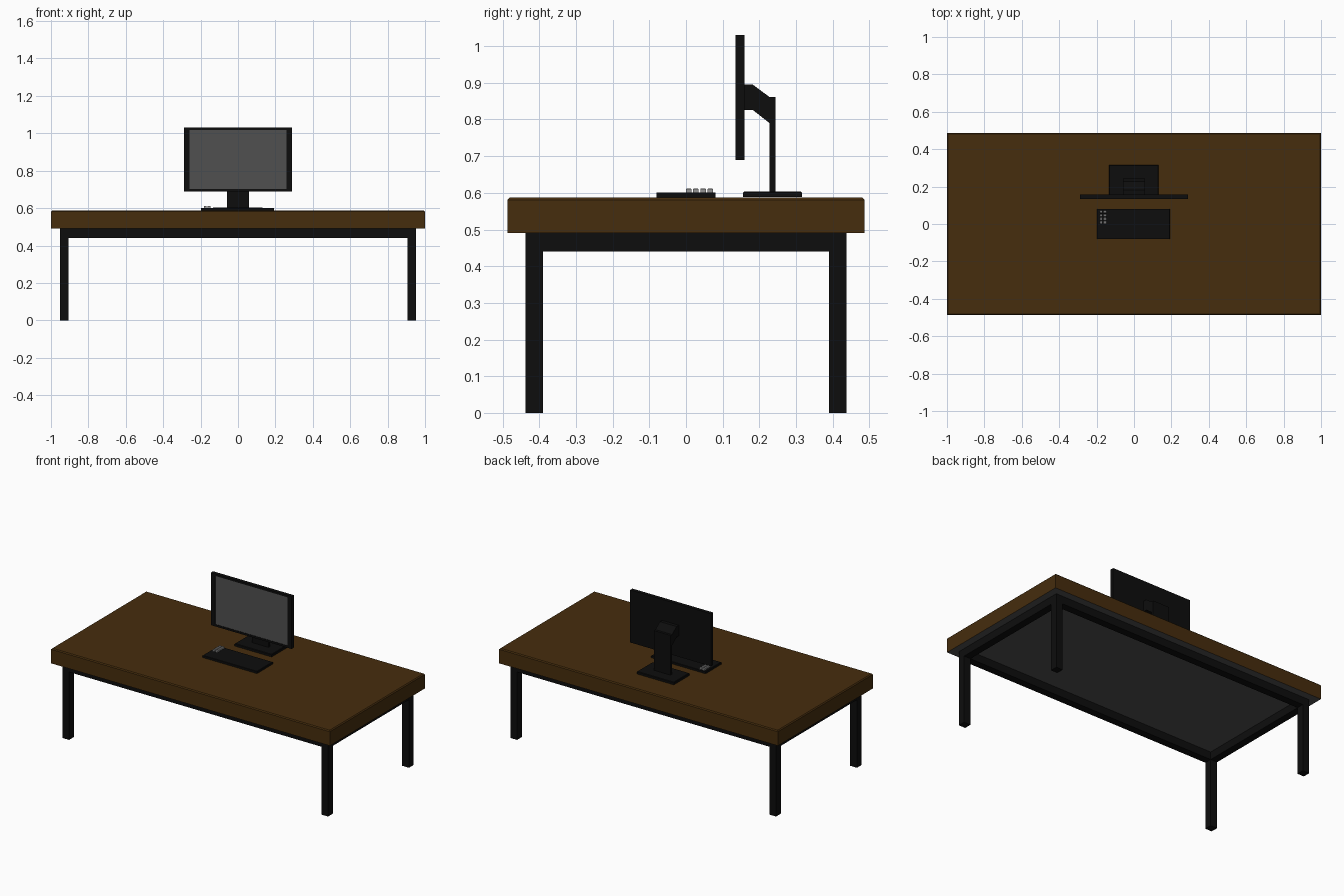
import bpy, bmesh
from mathutils import Vector

if "Cube" in bpy.data.objects:
    bpy.data.objects.remove(bpy.data.objects["Cube"])


def material(name, r, g, b):
    m = bpy.data.materials.new(name)
    m.diffuse_color = (r, g, b, 1)
    m.use_nodes = True
    m.node_tree.nodes["Principled BSDF"].inputs["Base Color"].default_value = m.diffuse_color
    return m


WOOD = material("dark_wood", 0.061, 0.026, 0.004)
BLACK = material("black", 0.004, 0.004, 0.004)
GREY = material("dark_grey", 0.08, 0.08, 0.08)
KEY = material("key_grey", 0.3, 0.3, 0.3)


def finish(name, bm, *mats):
    bmesh.ops.recalc_face_normals(bm, faces=bm.faces)
    me = bpy.data.meshes.new(name)
    bm.to_mesh(me)
    bm.free()
    for m in mats:
        me.materials.append(m)
    ob = bpy.data.objects.new(name, me)
    bpy.context.collection.objects.link(ob)
    return ob


def box_bm(x, y, z):
    bm = bmesh.new()
    bmesh.ops.create_cube(bm, size=1)
    lo, hi = Vector((x[0], y[0], z[0])), Vector((x[1], y[1], z[1]))
    for v in bm.verts:
        v.co = Vector([lo[i] if v.co[i] < 0 else hi[i] for i in range(3)])
    return bm


def box(name, x, y, z, mat, top_bevel=0):
    bm = box_bm(x, y, z)
    if top_bevel:
        edges = [e for e in bm.edges if all(v.co.z > z[1] - 1e-5 for v in e.verts)]
        bmesh.ops.bevel(bm, geom=edges, offset=top_bevel, segments=1, affect='EDGES')
    return finish(name, bm, mat)


# Tabletop with chamfered upper edge and grey underside
top = box("tabletop", (-1, 1), (-0.487, 0.487), (0.49, 0.587), WOOD, 0.006)
top.data.materials.append(GREY)
for p in top.data.polygons:
    if p.normal.z < -0.9:
        p.material_index = 1

# Legs and under-frame rails
LX, LY = (0.905, 0.953), (0.39, 0.438)
for sx, side in ((-1, "left"), (1, "right")):
    xs = sorted(sx * v for v in LX)
    for sy, end in ((-1, "front"), (1, "back")):
        box(f"{end}_{side}_leg", xs, sorted(sy * v for v in LY), (0, 0.49), BLACK)
    box(f"{side}_rail", xs, (-LY[0], LY[0]), (0.44, 0.49), BLACK)
for sy, end in ((-1, "front"), (1, "back")):
    box(f"{end}_rail", (-LX[0], LX[0]), sorted(sy * v for v in LY), (0.44, 0.49), BLACK)

# Monitor: casing with a slightly recessed screen
bm = box_bm((-0.29, 0.29), (0.135, 0.159), (0.69, 1.03))
front = min(bm.faces, key=lambda f: f.calc_center_median().y)
bmesh.ops.inset_region(bm, faces=[front], thickness=0.018)
for v in front.verts:
    v.co.x = 0.259 if v.co.x > 0 else -0.259
screen = bmesh.ops.extrude_discrete_faces(bm, faces=[front])["faces"][0]
for v in screen.verts:
    v.co.y += 0.003
screen.material_index = 1
finish("monitor", bm, BLACK, GREY)

# Monitor stand: base, column and bent arm
box("stand_base", (-0.134, 0.132), (0.156, 0.316), (0.588, 0.604), BLACK, 0.003)
box("stand_column", (-0.06, 0.06), (0.227, 0.244), (0.6, 0.861), BLACK)
profile = [(0.157, 0.895), (0.182, 0.895), (0.228, 0.861),
           (0.228, 0.79), (0.182, 0.826), (0.157, 0.826)]
bm = bmesh.new()
face = bm.faces.new([bm.verts.new((-0.06, y, z)) for y, z in profile])
ext = bmesh.ops.extrude_face_region(bm, geom=[face])["geom"]
for v in ext:
    if isinstance(v, bmesh.types.BMVert):
        v.co.x = 0.06
finish("stand_arm", bm, BLACK)

# Keyboard with a small block of keys
box("keyboard", (-0.197, 0.193), (-0.081, 0.081), (0.587, 0.601), BLACK, 0.002)
for i in range(2):
    for j in range(4):
        x, y = -0.183 + i * 0.02, 0.0 + j * 0.0195
        box(f"key_{i + 1}_{j + 1}", (x, x + 0.015), (y, y + 0.015), (0.6, 0.612), KEY, 0.002)
